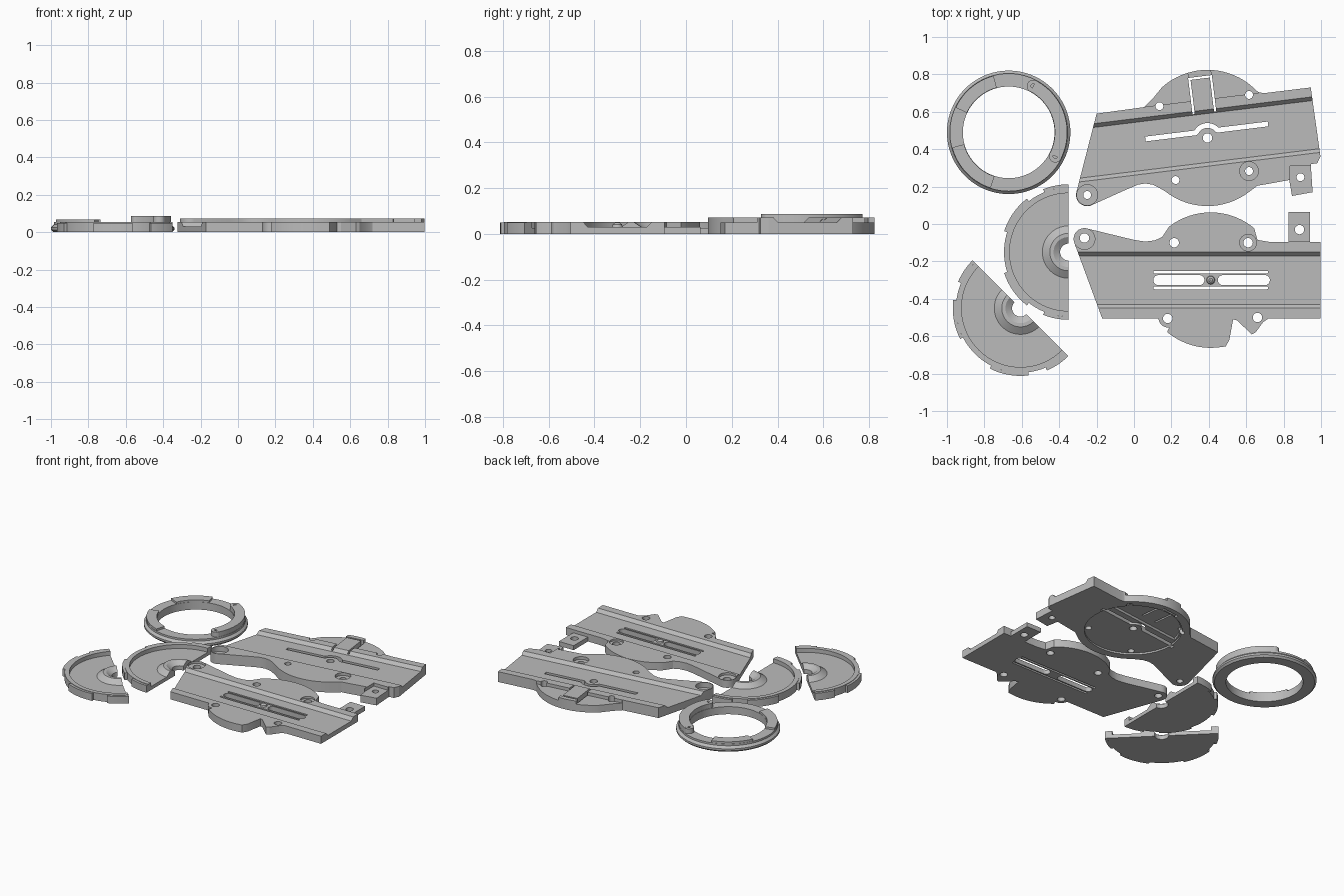
import bpy, bmesh
from math import sin, cos, radians, degrees, asin, pi
from mathutils import Matrix, Vector

cube = bpy.data.objects.get("Cube")
if cube:
    bpy.data.objects.remove(cube)

GREY = (0.5, 0.5, 0.5, 1)
grey = bpy.data.materials.new("plain grey")
grey.use_nodes = True
grey.diffuse_color = GREY
grey.node_tree.nodes["Principled BSDF"].inputs["Base Color"].default_value = GREY

# Maps a (y, z) profile to a prism running along x
ALONG_X = Matrix(((0, 0, 1, 0), (1, 0, 0, 0), (0, 1, 0, 0), (0, 0, 0, 1)))


def finish(name, bm, matrix=Matrix()):
    bm.transform(matrix)
    bmesh.ops.recalc_face_normals(bm, faces=bm.faces)
    mesh = bpy.data.meshes.new(name)
    bm.to_mesh(mesh)
    bm.free()
    obj = bpy.data.objects.new(name, mesh)
    bpy.context.scene.collection.objects.link(obj)
    mesh.materials.append(grey)
    return obj


def prism(name, pts, z0, z1, matrix=Matrix()):
    bm = bmesh.new()
    face = bm.faces.new([bm.verts.new((x, y, z0)) for x, y in pts])
    ext = bmesh.ops.extrude_face_region(bm, geom=[face])["geom"]
    bmesh.ops.translate(bm, vec=(0, 0, z1 - z0),
                        verts=[v for v in ext if isinstance(v, bmesh.types.BMVert)])
    return finish(name, bm, matrix)


def arc(cx, cy, r, a0, a1, n=24):
    angles = [radians(a0 + (a1 - a0) * i / n) for i in range(n + 1)]
    return [(cx + r * cos(a), cy + r * sin(a)) for a in angles]


def circle(cx, cy, r, n=32):
    return arc(cx, cy, r, 0, 360, n)[:-1]


def box(x0, x1, y0, y1):
    return [(x0, y0), (x1, y0), (x1, y1), (x0, y1)]


def slot(x0, x1, y, r):
    return arc(x0, y, r, 90, 270, 8) + arc(x1, y, r, -90, 90, 8)


def ribbon(path, width):
    # Constant-width band around an open path
    path = [Vector(p) for p in path]
    left, right = [], []
    for i, p in enumerate(path):
        d1 = (p - path[max(i - 1, 0)]).normalized()
        d2 = (path[min(i + 1, len(path) - 1)] - p).normalized()
        d = (d1 + d2).normalized()
        ref = d1 if d1.length else d2
        off = Vector((-d.y, d.x)) * width / 2 / max(d.dot(ref), 0.5)
        left.append(tuple(p + off))
        right.append(tuple(p - off))
    return left + right[::-1]


def revolve(name, profile, a0, a1, centre, n):
    # Sweep a closed (radius, height) profile through an angle
    bm = bmesh.new()
    full = abs(a1 - a0) >= 360
    rows = []
    for i in range(n if full else n + 1):
        a = radians(a0 + (a1 - a0) * i / n)
        rows.append([bm.verts.new((r * cos(a), r * sin(a), z)) for r, z in profile])
    m = len(profile)
    for i in range(n):
        p, q = rows[i], rows[(i + 1) % len(rows)]
        for j in range(m):
            k = (j + 1) % m
            bm.faces.new((p[j], p[k], q[k], q[j]))
    if not full:
        bm.faces.new(rows[0])
        bm.faces.new(rows[-1])
    return finish(name, bm, Matrix.Translation((*centre, 0)))


def cut(obj, pts, z0=-0.1, z1=0.2, matrix=Matrix()):
    cutter = prism("cutter", pts, z0, z1, matrix)
    cutter.hide_render = True
    mod = obj.modifiers.new("cut", "BOOLEAN")
    mod.operation, mod.solver, mod.object = "DIFFERENCE", "EXACT", cutter
    bpy.context.view_layer.objects.active = obj
    bpy.ops.object.modifier_apply(modifier=mod.name)
    bpy.data.objects.remove(cutter)


def channel(obj, floor, top, frame):
    profile = [(-0.13, floor), (0.13, floor), (0.15, top), (0.15, 0.3), (-0.15, 0.3), (-0.15, top)]
    cut(obj, profile, -1, 1, frame @ ALONG_X)


# Rear plate: tilted outline with a round body, ears and a corner tab
FRAME = Matrix.Translation((0.393, 0.46, 0)) @ Matrix.Rotation(radians(7), 4, "Z")
outline = (arc(-0.25, 0.155, 0.06, 165, 285, 10)
           + [(-0.05, 0.18), (0.02, 0.21), (0.06, 0.217), (0.1, 0.21), (0.14, 0.19)]
           + arc(0.393, 0.46, 0.364, 232, 306)
           + [(0.66, 0.205), (0.72, 0.215), (0.83, 0.235), (0.845, 0.15), (0.955, 0.17),
              (0.945, 0.32), (0.98, 0.325), (0.997, 0.36), (0.945, 0.73), (0.7, 0.7), (0.67, 0.703)]
           + arc(0.393, 0.46, 0.364, 44, 132)
           + [(0.1, 0.67), (0.055, 0.625), (-0.2, 0.59)])
rear = prism("rear_plate", outline, 0, 0.072)
channel(rear, 0.05, 0.072, FRAME)

# Lowered round cap beside the sloped spring finger, lowered tab and ears
for x0, x1 in ((-0.35, -0.063), (0.063, 0.3)):
    cut(rear, box(x0, x1, 0.206, 0.42), 0.05, 0.2, FRAME)
cut(rear, box(0.835, 0.97, 0.1, 0.31), 0.05)
cut(rear, [(0.12, 0.045), (0.17, 0.04), (0.31, 0.068), (0.31, 0.2), (0.12, 0.2)],
    -0.055, 0.055, FRAME @ ALONG_X)
cut(rear, circle(-0.25, 0.155, 0.055), 0.035)
cut(rear, circle(0.615, 0.283, 0.05), 0.052)

# Hollow underside with a cross bar left standing
cut(rear, circle(0, 0, 0.31, 48), -0.1, 0.012, FRAME)
edge = degrees(asin(0.09 / 0.3))
for turn in (0, pi):
    cut(rear, arc(0, 0, 0.3, edge, 180 - edge), -0.1, 0.03, FRAME @ Matrix.Rotation(turn, 4, "Z"))

# Curved twin slots around the hub, finger gap and holes
half_slot = [(-0.33, 0.035), (-0.06, 0.035)] + arc(0, 0, 0.067, 145, 35, 14) + [(0.06, 0.035), (0.33, 0.035)]
for turn in (0, pi):
    cut(rear, ribbon(half_slot, 0.026), matrix=FRAME @ Matrix.Rotation(turn, 4, "Z"))
cut(rear, ribbon([(-0.058, 0.135), (-0.058, 0.325), (0.058, 0.325), (0.058, 0.135)], 0.012), matrix=FRAME)
cut(rear, circle(0, 0, 0.025), matrix=FRAME)
for x, y in ((0.136, 0.63), (0.615, 0.69), (0.615, 0.283), (0.222, 0.235), (-0.25, 0.155), (0.89, 0.25)):
    cut(rear, circle(x, y, 0.021))

# Front plate
FRAME = Matrix.Translation((0.41, -0.3, 0))
outline = (arc(-0.265, -0.08, 0.058, 70, 200, 10)
           + [(-0.17, -0.505), (0.13, -0.505)]
           + arc(0.18, -0.505, 0.048, 190, 280, 8)
           + arc(0.41, -0.3, 0.362, 230, 275)
           + [(0.49, -0.655), (0.51, -0.62), (0.53, -0.51), (0.55, -0.515), (0.63, -0.59),
              (0.65, -0.58), (0.69, -0.525), (0.72, -0.505),
              (0.997, -0.505), (0.997, -0.095), (0.94, -0.095), (0.94, 0.064), (0.826, 0.064),
              (0.826, -0.095), (0.72, -0.095), (0.66, -0.085)]
           + arc(0.41, -0.3, 0.362, 50, 128)
           + [(0.15, -0.07), (0.11, -0.088), (0.06, -0.094), (0.0, -0.085)])
front = prism("front_plate", outline, 0, 0.053)
channel(front, 0.031, 0.053, FRAME)
cut(front, box(0.8, 0.96, -0.094, 0.1), 0.031)
cut(front, circle(-0.265, -0.08, 0.056), 0.037)
cut(front, circle(0.61, -0.1, 0.045), 0.04)
for y in (-0.257, -0.342):
    cut(front, slot(0.11, 0.71, y, 0.007))
for x0, x1 in ((0.13, 0.35), (0.475, 0.7)):
    cut(front, slot(x0, x1, -0.3, 0.027))
for x, y in ((-0.265, -0.075), (0.215, -0.1), (0.61, -0.1), (0.885, -0.03), (0.18, -0.505), (0.66, -0.5)):
    cut(front, circle(x, y, 0.025))
revolve("front_plate_stud", [(0.001, 0.025), (0.024, 0.025), (0.02, 0.042), (0.01, 0.05), (0.001, 0.05)],
        0, 360, (0.41, -0.3), 24)

# Ring with a flared foot and raised stepped arcs
RING = (-0.67, 0.49)
revolve("ring", [(0.245, 0), (0.318, 0), (0.33, 0.012), (0.33, 0.025), (0.315, 0.04),
                 (0.315, 0.053), (0.245, 0.053)], 0, 360, RING, 96)
for a0, a1, top in ((-27, 62, 0.087), (105, 155, 0.067), (195, 252, 0.067)):
    revolve("ring_raised_arc", [(0.247, 0.045), (0.313, 0.045), (0.313, top), (0.247, top)], a0, a1, RING, 28)
for a in (-27, 62):
    spot = (RING[0] + 0.28 * cos(radians(a)), RING[1] + 0.28 * sin(radians(a)))
    revolve("ring_boss", [(0.012, 0.04), (0.034, 0.04), (0.034, 0.0865), (0.012, 0.0865)], 0, 360, spot, 24)

# Two half discs with a conical hub, rim lip and outer lugs
for label, centre, start in (("upper", (-0.35, -0.15), 90), ("lower", (-0.607, -0.45), 135)):
    revolve(label + "_half_disc",
            [(0.045, 0), (0.345, 0), (0.345, 0.053), (0.315, 0.053), (0.315, 0.025), (0.14, 0.025),
             (0.1, 0.053), (0.08, 0.053), (0.045, 0.03)], start, start + 180, centre, 48)
    for a0, a1 in ((0, 22), (38, 72), (108, 142), (158, 180)):
        revolve(label + "_disc_lug", [(0.345, 0), (0.362, 0), (0.362, 0.05), (0.345, 0.05)],
                start + a0, start + a1, centre, 10)

# Smooth curved walls while keeping edges sharp
for obj in bpy.context.scene.objects:
    obj.select_set(obj.type == "MESH")
bpy.context.view_layer.objects.active = rear
bpy.ops.object.shade_smooth_by_angle(angle=radians(25))
